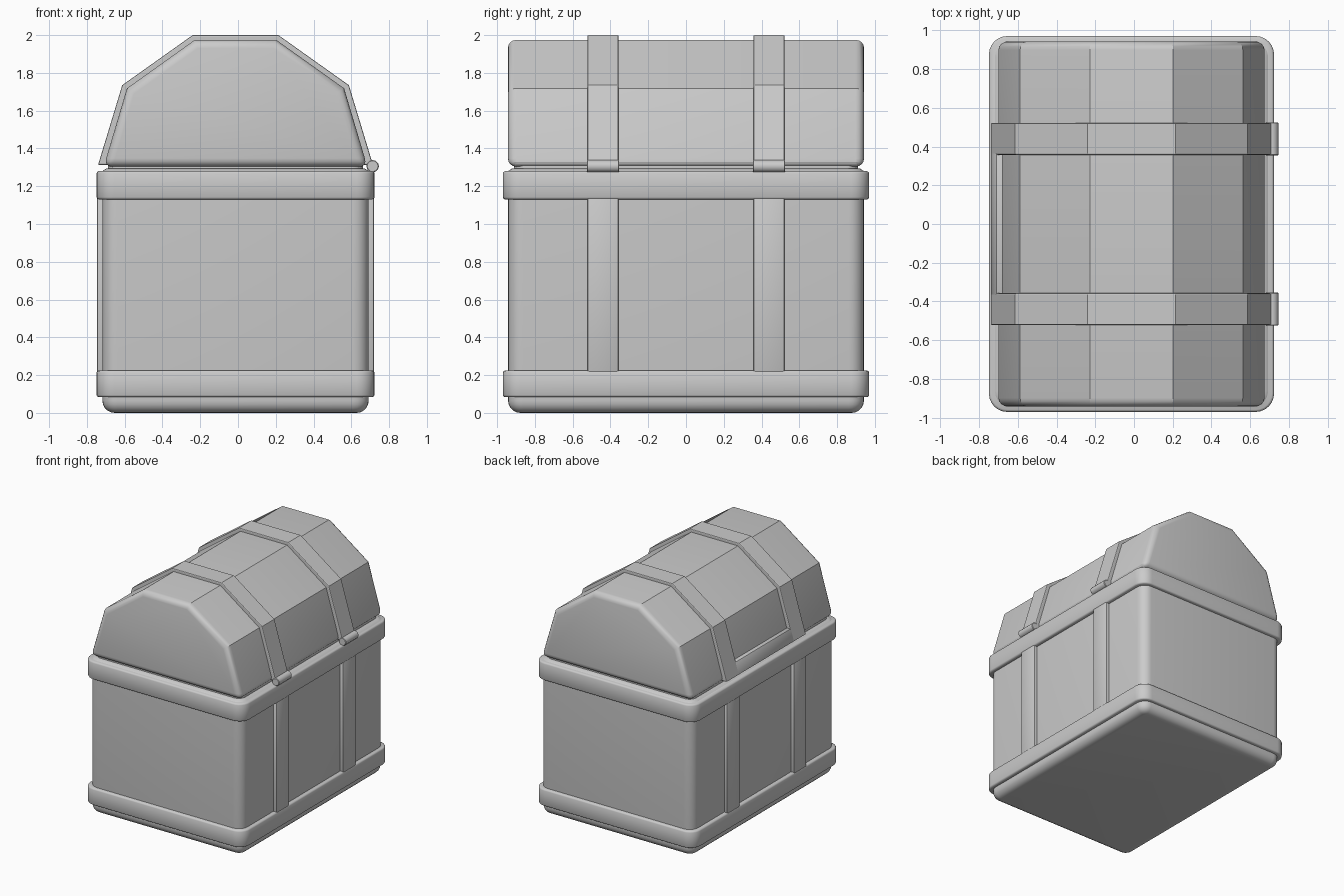
import bpy, bmesh
from math import sin, cos, pi, radians

if "Cube" in bpy.data.objects:
    bpy.data.objects.remove(bpy.data.objects["Cube"])

CX = -0.013  # body centre, the hinges stick out on +x


def finish(name, bm, bevel=0.0, seg=2, angle=30):
    bmesh.ops.recalc_face_normals(bm, faces=bm.faces)
    if bevel:
        edges = [e for e in bm.edges if e.calc_face_angle(0) > radians(60)]
        bmesh.ops.bevel(bm, geom=edges, offset=bevel, segments=seg, profile=0.5,
                        affect='EDGES', clamp_overlap=True)
    me = bpy.data.meshes.new(name)
    bm.to_mesh(me)
    bm.free()
    ob = bpy.data.objects.new(name, me)
    bpy.context.collection.objects.link(ob)
    bpy.ops.object.select_all(action='DESELECT')
    ob.select_set(True)
    bpy.context.view_layer.objects.active = ob
    bpy.ops.object.shade_smooth_by_angle(angle=radians(angle))
    return ob


def rounded_stack(name, hx, hy, r, levels, n=6):
    """Rounded rectangles at (z, inset) levels, joined and capped."""
    bm = bmesh.new()
    rings = []
    for z, inset in levels:
        rad = max(r - inset, 0.01)
        ring = []
        for q, (sx, sy) in enumerate([(1, 1), (-1, 1), (-1, -1), (1, -1)]):
            for i in range(n + 1):
                a = (q + i / n) * pi / 2
                ring.append(bm.verts.new((CX + sx * (hx - inset - rad) + rad * cos(a),
                                          sy * (hy - inset - rad) + rad * sin(a), z)))
        rings.append(ring)
    m = len(rings[0])
    for a, b in zip(rings, rings[1:]):
        for i in range(m):
            bm.faces.new((a[i], a[(i + 1) % m], b[(i + 1) % m], b[i]))
    bm.faces.new(rings[0])
    bm.faces.new(rings[-1])
    return finish(name, bm, angle=40)


def prism(name, pts, y0, y1, bevel=0.0, seg=2, angle=30):
    """Extrude an x-z outline from y0 to y1."""
    bm = bmesh.new()
    a = [bm.verts.new((x, y0, z)) for x, z in pts]
    b = [bm.verts.new((x, y1, z)) for x, z in pts]
    bm.faces.new(a)
    bm.faces.new(b)
    for i in range(len(pts)):
        j = (i + 1) % len(pts)
        bm.faces.new((a[i], a[j], b[j], b[i]))
    return finish(name, bm, bevel, seg, angle)


def box(x0, x1, z0, z1):
    return [(x0, z0), (x1, z0), (x1, z1), (x0, z1)]


def arch(pts):
    """Mirror a half outline across the chest centre."""
    return [(CX - x, z) for x, z in pts] + [(CX + x, z) for x, z in reversed(pts)]


# body with rounded corners and bottom edge
R = 0.065
bottom = [(R - R * cos(i * pi / 10), R - R * sin(i * pi / 10)) for i in range(6)]
rounded_stack("chest_body", 0.705, 0.942, 0.08, bottom + [(1.28, 0), (1.293, 0.02)])

# bands around bottom and rim
for name, z0, z1 in (("lower_band", 0.083, 0.225), ("rim_band", 1.13, 1.28)):
    rounded_stack(name, 0.736, 0.97, 0.095,
                  [(z0, 0.012), (z0 + 0.004, 0.004), (z0 + 0.012, 0),
                   (z1 - 0.012, 0), (z1 - 0.004, 0.004), (z1, 0.012)])

# seam filler between body and lid
rounded_stack("lid_seam", 0.675, 0.91, 0.06, [(1.27, 0), (1.33, 0)])

# lid: faceted vault with rounded ends
prism("lid", arch([(0.698, 1.303), (0.575, 1.718), (0.215, 1.975)]),
      -0.943, 0.943, 0.045, 4, 25)

outer = [(0.728, 1.312), (0.6, 1.735), (0.227, 2.0)]
inner = [(0.675, 1.312), (0.56, 1.70), (0.21, 1.955)]
hinge = [(0.713 + 0.033 * cos(i * pi / 6), 1.306 + 0.033 * sin(i * pi / 6)) for i in range(12)]
for side, s in (("near", -1), ("far", 1)):
    y0, y1 = sorted((s * 0.357, s * 0.522))
    # lid straps and hinge barrels
    prism("lid_strap_" + side, arch(outer) + list(reversed(arch(inner))), y0, y1, 0.007, 2, 20)
    prism("hinge_" + side, hinge, y0 - 0.003, y1 + 0.003, 0.004, 1, 35)
    # upright straps on both long sides
    for end, d in (("left", -1), ("right", 1)):
        x0, x1 = sorted((CX + d * 0.66, CX + d * 0.733))
        prism("body_strap_%s_%s" % (side, end), box(x0, x1, 0.2, 1.15), y0, y1, 0.009)

# strip joining the lid straps along the opening side
prism("lid_front_strip", [(CX - 0.728, 1.312), (CX - 0.698, 1.412),
                          (CX - 0.64, 1.412), (CX - 0.67, 1.312)], -0.37, 0.37, 0.007)
